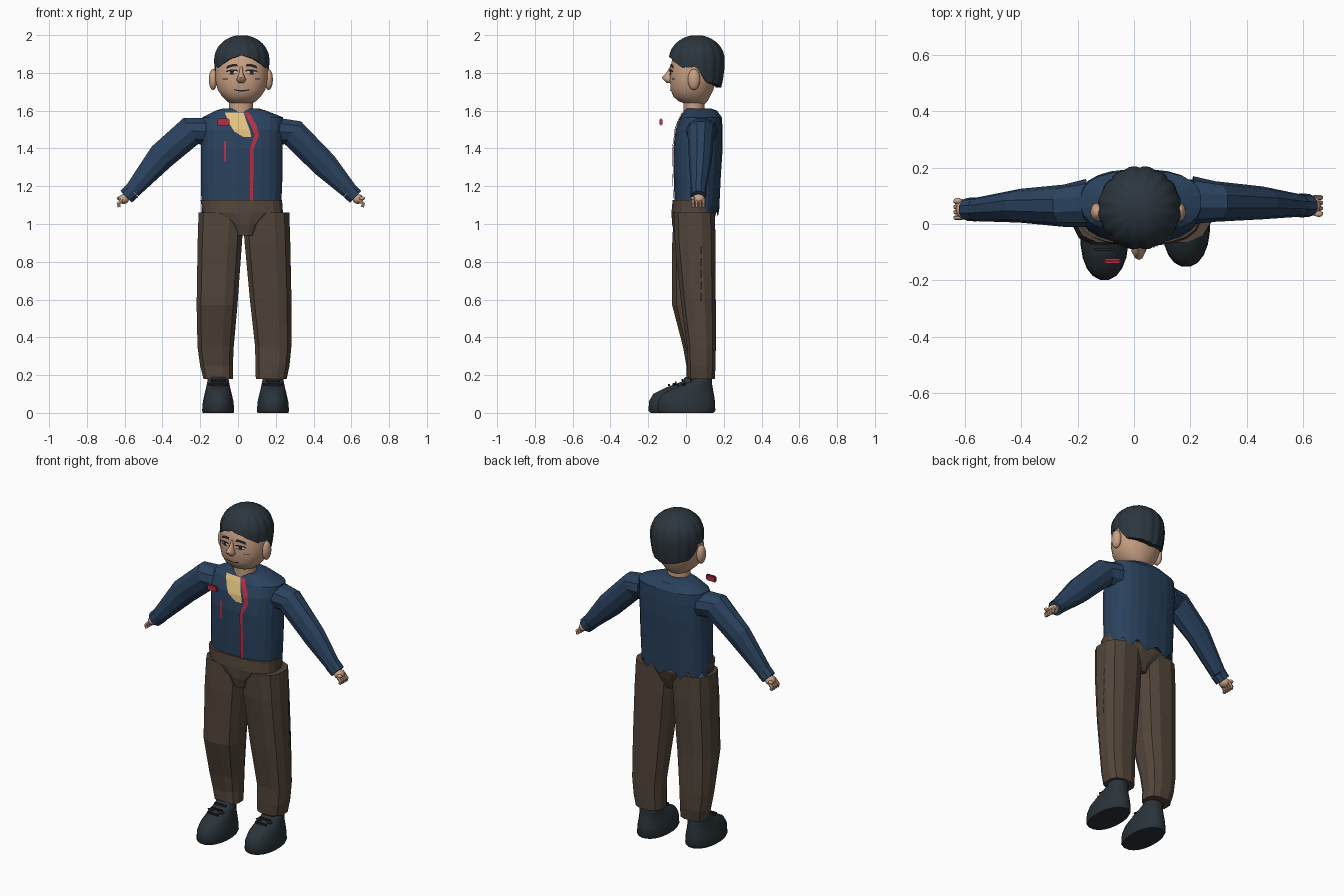
import bpy, bmesh, math
from mathutils import Vector
from mathutils.bvhtree import BVHTree

cube = bpy.data.objects.get("Cube")
if cube:
    bpy.data.objects.remove(cube, do_unlink=True)


def material(name, r, g, b):
    col = [((c / 255 + 0.055) / 1.055) ** 2.4 for c in (r, g, b)] + [1]
    m = bpy.data.materials.new(name)
    m.use_nodes = True
    m.diffuse_color = col
    m.node_tree.nodes["Principled BSDF"].inputs["Base Color"].default_value = col
    return m


NAVY = material("navy cloth", 42, 66, 94)
BROWN = material("brown cloth", 82, 69, 58)
HAIR = material("slate hair", 44, 54, 62)
SHOE = material("slate leather", 42, 51, 57)
SKIN = material("skin", 200, 160, 132)
RED = material("red trim", 186, 46, 70)
TAN = material("tan shirt", 226, 194, 126)
DARK = material("dark line", 38, 34, 36)
WHITE = material("eye white", 205, 195, 185)


def finish(name, bm, mat, smooth=0):
    bmesh.ops.recalc_face_normals(bm, faces=bm.faces)
    me = bpy.data.meshes.new(name)
    bm.to_mesh(me)
    bm.free()
    me.materials.append(mat)
    ob = bpy.data.objects.new(name, me)
    bpy.context.collection.objects.link(ob)
    if smooth:
        bpy.ops.object.select_all(action="DESELECT")
        ob.select_set(True)
        bpy.context.view_layer.objects.active = ob
        bpy.ops.object.shade_smooth_by_angle(angle=math.radians(smooth))
    return ob


def skin(name, rings, mat, smooth=0):
    """Bridge a list of point rings and cap both ends."""
    bm = bmesh.new()
    vs = [[bm.verts.new(p) for p in ring] for ring in rings]
    n = len(vs[0])
    for a, b in zip(vs, vs[1:]):
        for i in range(n):
            j = (i + 1) % n
            bm.faces.new((a[i], a[j], b[j], b[i]))
    bm.faces.new(vs[0])
    bm.faces.new(vs[-1])
    return finish(name, bm, mat, smooth)


def oval(n, p):
    """Unit superellipse."""
    for i in range(n):
        a = 2 * math.pi * (i + 0.5) / n
        c, s = math.cos(a), math.sin(a)
        yield (math.copysign(abs(c) ** (2 / p), c), math.copysign(abs(s) ** (2 / p), s))


def loft(name, rows, mat, n=12, p=2.4, smooth=0):
    """Rows are (z, x0, x1, y0, y1) from bottom to top."""
    rings = [[((x0 + x1) / 2 + (x1 - x0) / 2 * u, (y0 + y1) / 2 + (y1 - y0) / 2 * v, z)
              for u, v in oval(n, p)] for z, x0, x1, y0, y1 in rows]
    return skin(name, rings, mat, smooth)


def tube(name, path, mat, n=8):
    """Path of (x, y, z, half depth, half thickness) lying near the xz plane."""
    rings = []
    for i, (x, y, z, ry, rn) in enumerate(path):
        a, b = path[max(i - 1, 0)], path[min(i + 1, len(path) - 1)]
        t = Vector((b[0] - a[0], 0, b[2] - a[2])).normalized()
        nrm = Vector((-t.z, 0, t.x))
        rings.append([Vector((x, y + ry * v, z)) + nrm * rn * u for u, v in oval(n, 2)])
    return skin(name, rings, mat)


def ball(name, loc, size, mat):
    bm = bmesh.new()
    bmesh.ops.create_uvsphere(bm, u_segments=14, v_segments=9, radius=1)
    bmesh.ops.scale(bm, vec=size, verts=bm.verts)
    bmesh.ops.translate(bm, vec=loc, verts=bm.verts)
    return finish(name, bm, mat, 60)


def box(name, loc, size, mat, bevel=0.0):
    bm = bmesh.new()
    bmesh.ops.create_cube(bm, size=1)
    bmesh.ops.scale(bm, vec=size, verts=bm.verts)
    if bevel:
        bmesh.ops.bevel(bm, geom=bm.edges[:], offset=bevel, segments=2, affect="EDGES")
    bmesh.ops.translate(bm, vec=loc, verts=bm.verts)
    return finish(name, bm, mat)


def plate(name, target, rows, mat, slope=0, bend=0, side=False, lift=0.004):
    """Lay a thin sheet on the target; rows are (z, u0, u1), u is x (or y from the side)."""
    me = target.data
    tree = BVHTree.FromPolygons([v.co for v in me.vertices], [f.vertices[:] for f in me.polygons])
    way = Vector((-1, 0, 0)) if side else Vector((0, 1, 0))
    mid = (rows[0][1] + rows[0][2]) / 2
    bm, grid, cols, steps = bmesh.new(), [], 6, 6
    for k in range((len(rows) - 1) * steps + 1):
        s = min(k // steps, len(rows) - 2)
        z, u0, u1 = Vector(rows[s]).lerp(Vector(rows[s + 1]), k / steps - s)
        line = []
        for c in range(cols + 1):
            u = u0 + (u1 - u0) * c / cols
            h = z + slope * (u - mid) + bend * (u - mid) ** 2
            start = Vector((1, u, h)) if side else Vector((u, -1, h))
            hit = tree.ray_cast(start, way)[0] or start + way * 0.92
            line.append(bm.verts.new(hit - way * lift))
        grid.append(line)
    for a, b in zip(grid, grid[1:]):
        for c in range(cols):
            bm.faces.new((a[c], a[c + 1], b[c + 1], b[c]))
    ob = finish(name, bm, mat)
    for f in ob.data.polygons:
        if f.normal.dot(way) > 0:
            f.flip()
    return ob


# Jacket body with a ragged rear hem
jacket = loft("jacket", [
    (1.09, -.195, .23, -.06, .175), (1.25, -.197, .237, -.066, .185),
    (1.4, -.197, .237, -.068, .195), (1.5, -.2, .24, -.056, .195),
    (1.565, -.19, .24, -.03, .19), (1.6, -.12, .15, -.01, .165),
    (1.612, -.08, .11, 0, .13)], NAVY, 24, 2.5)
for i, v in enumerate(jacket.data.vertices):
    if v.co.z < 1.1 and v.co.y > 0.05:
        v.co.z = 1.04 if i % 2 else 1.09

# Chest details
plate("shirt", jacket, [(1.46, .03, .07), (1.49, -.02, .065), (1.53, -.045, .05),
                        (1.59, -.07, .03)], TAN)
plate("jacket_trim", jacket, [(1.12, .063, .08), (1.4, .063, .082), (1.47, .088, .112),
                              (1.53, .065, .095), (1.59, .035, .06)], RED, lift=.007)
plate("pocket_trim", jacket, [(1.33, -.075, -.063), (1.44, -.075, -.063)], RED)
box("chest_badge", (-.077, -.132, 1.54), (.065, .017, .038), RED, .006)

# Trousers
loft("hips", [(.94, -.015, .095, -.06, .12), (1.0, -.05, .13, -.075, .145),
              (1.06, -.19, .24, -.078, .16), (1.128, -.2, .235, -.072, .15)], BROWN, 20, 2.6)
loft("right_leg", [(.18, -.185, -.025, 0, .13), (.25, -.203, -.025, 0, .14),
                   (.35, -.217, -.02, -.018, .143), (.57, -.222, 0, -.076, .145),
                   (.9, -.217, .024, -.076, .157), (1.06, -.212, .035, -.068, .155)], BROWN, 12, 2.6)
left_leg = loft("left_leg", [(.18, .092, .26, .008, .155), (.25, .09, .275, .005, .158),
                             (.35, .088, .285, .003, .16), (.6, .06, .286, -.03, .16),
                             (.9, .032, .28, -.062, .16), (1.06, .02, .275, -.068, .155)], BROWN, 12, 2.6)
for k in range(5):
    z = .59 + k * .062
    plate("leg_seam", left_leg, [(z, .075, .083), (z + .045, .078, .086)], DARK, side=True)

# Shoes with laces
for side, x, heel in (("right", -.105, .11), ("left", .185, .157)):
    rows = [(0, .083, -.3, -.01), (.012, .086, -.31, 0), (.06, .082, -.308, -.002),
            (.1, .073, -.285, -.008), (.135, .064, -.215, -.015),
            (.165, .058, -.135, -.02), (.19, .054, -.115, -.02)]
    loft(side + "_shoe", [(z, x - w, x + w, heel + a, heel + b) for z, w, a, b in rows],
         SHOE, 20, 2.2, 50)
    for k in range(3):
        box(side + "_lace", (x, heel - .2 + k * .035, .147 + k * .014), (.075, .009, .01), DARK)
    for s in (-1, 1):
        ball(side + "_lace_bow", (x + s * .035, heel - .17, .152), (.02, .012, .007), DARK)

# Sleeves, cuffs and hands
arms = {
    "right": [(-.17, .075, 1.49, .085, .075), (-.25, .065, 1.492, .075, .083),
              (-.405, .065, 1.358, .06, .077), (-.56, .052, 1.175, .042, .045)],
    "left": [(.21, .085, 1.49, .085, .075), (.29, .08, 1.483, .072, .078),
             (.46, .075, 1.312, .058, .073), (.59, .066, 1.175, .04, .046)]}
for side, path in arms.items():
    sx = -1 if side == "right" else 1
    tube(side + "_sleeve", path, NAVY, 10)
    x, y, z = path[-1][:3]
    tip = Vector((sx * .72, 0, -.69))
    end = Vector((x, y, z))
    c = end + tip * .045
    tube(side + "_cuff", [(x, y, z, .043, .047), (c.x, c.y, c.z, .041, .045)], NAVY, 10)
    palm = end + tip * .062
    ball(side + "_palm", palm, (.029, .034, .026), SKIN)
    for k in range(4):
        a = palm + Vector((sx * .005, -.029 + k * .019, 0))
        b = a + Vector((sx * .024, 0, -.026))
        d = b + Vector((-sx * .006, 0, -.016))
        tube(side + "_finger", [(*p, .009, .011) for p in (a, b, d)], SKIN, 6)
    ball(side + "_thumb", palm + Vector((sx * .022, .03 * -sx, .004)), (.016, .011, .01), SKIN)

# Head
loft("neck", [(1.58, -.05, .082, -.015, .1), (1.67, -.05, .082, -.015, .1)], SKIN, 16, 2, 50)
head = loft("head", [
    (1.635, -.035, .07, 0, .1), (1.65, -.06, .095, -.04, .115), (1.675, -.085, .122, -.068, .128),
    (1.71, -.108, .145, -.081, .145), (1.76, -.12, .158, -.086, .16), (1.83, -.12, .16, -.082, .175),
    (1.89, -.105, .145, -.07, .17), (1.94, -.06, .1, -.02, .13)], SKIN, 28, 2.15, 50)
loft("nose", [(1.746, .002, .032, -.1, -.06), (1.762, -.01, .044, -.118, -.06),
              (1.775, -.005, .039, -.128, -.06), (1.8, .006, .028, -.104, -.06),
              (1.835, .01, .024, -.084, -.06)], SKIN, 10, 2, 60)
for s, side in ((-1, "right"), (1, "left")):
    ball(side + "_ear", (.015 + s * .147, .042, 1.765), (.023, .033, .056), SKIN)
    ex = .02 + s * .052
    plate(side + "_brow", head, [(1.832, ex - .03, ex + .03), (1.846, ex - .027, ex + .027)],
          DARK, -s * .2, -6)
    plate(side + "_eye", head, [(1.795, ex - .022, ex + .022), (1.812, ex - .026, ex + .026)], WHITE)
    plate(side + "_iris", head, [(1.795, ex - .009, ex + .009), (1.812, ex - .01, ex + .01)],
          DARK, lift=.006)
    plate(side + "_lash", head, [(1.81, ex - .032, ex + .032), (1.818, ex - .03, ex + .03)],
          DARK, -s * .08, -5, lift=.007)
    plate(side + "_lower_lid", head, [(1.792, ex - .024, ex + .024), (1.796, ex - .024, ex + .024)],
          DARK, 0, 4, lift=.007)
    cx = .018 + s * .085
    plate(side + "_cheek_mark", head, [(1.765, cx - .014, cx + .014), (1.77, cx - .014, cx + .014)], DARK)
plate("mouth", head, [(1.702, -.02, .06), (1.708, -.02, .06)], DARK, 0, 4)

# Hair: ridged cap whose lower edge follows a hairline
HAIRLINE = [(0, 1.893), (25, 1.875), (60, 1.825), (88, 1.832), (112, 1.75), (180, 1.722)]


def hairline(deg):
    for (a, za), (b, zb) in zip(HAIRLINE, HAIRLINE[1:]):
        if deg <= b:
            return za + (zb - za) * (deg - a) / (b - a)
    return HAIRLINE[-1][1]


COLS, ROWS = 72, 10
rings = []
for k in range(ROWS + 2):
    ring = []
    for i in range(COLS):
        a = 2 * math.pi * i / COLS
        low = hairline(math.degrees(min(a, 2 * math.pi - a)))
        t = min(k, ROWS) / ROWS
        z = 1.998 - (1.998 - low) * t ** 1.7
        up = max(0, (z - 1.87) / .13)
        down = max(0, (1.87 - z) / .15)
        r = math.sqrt(max(0.01, 1 - up * up)) * (1 - .13 * down * down)
        r *= .965 + .045 * abs(math.sin(a * 8)) ** .7
        if k > ROWS:
            r *= .8
        ring.append((.02 + .147 * r * math.sin(a), .057 - .149 * r * math.cos(a), z))
    rings.append(ring)
skin("hair", rings, HAIR, 40)
